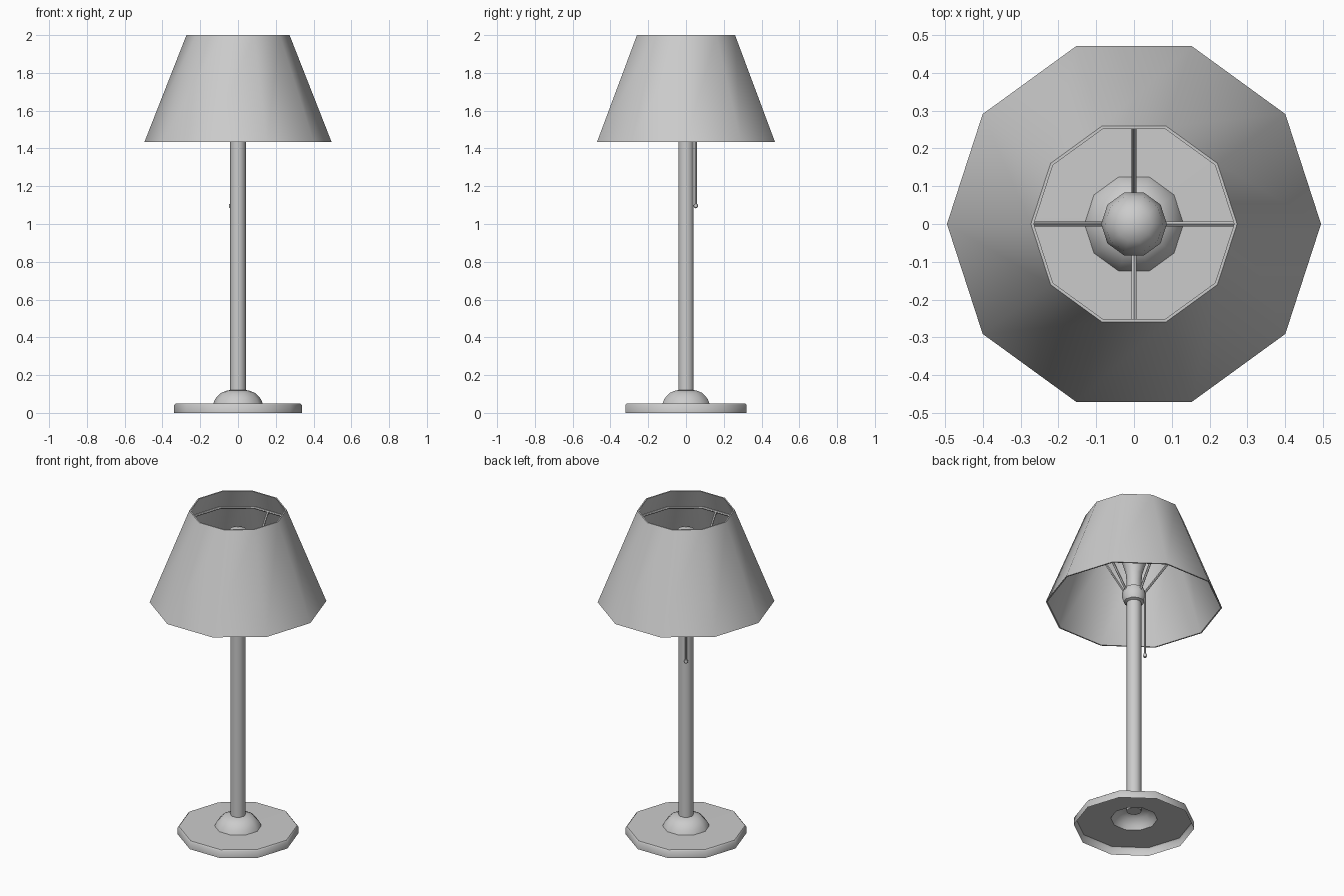
import bpy, bmesh
from math import cos, sin, pi, radians
from mathutils import Vector

if "Cube" in bpy.data.objects:
    bpy.data.objects.remove(bpy.data.objects["Cube"])

SIDES = 10


def finish(bm, name):
    bmesh.ops.recalc_face_normals(bm, faces=bm.faces)
    mesh = bpy.data.meshes.new(name)
    bm.to_mesh(mesh)
    bm.free()
    ob = bpy.data.objects.new(name, mesh)
    bpy.context.collection.objects.link(ob)
    bpy.ops.object.select_all(action='DESELECT')
    ob.select_set(True)
    bpy.context.view_layer.objects.active = ob
    bpy.ops.object.shade_smooth_by_angle(angle=radians(45))
    return ob


def lathe(name, profile, closed=False, sides=SIDES, at=(0, 0)):
    """Revolve (radius, z) points around a vertical axis."""
    bm = bmesh.new()
    rings = []
    for r, z in profile:
        if r == 0:
            rings.append([bm.verts.new((at[0], at[1], z))] * sides)
        else:
            rings.append([bm.verts.new((at[0] + r * cos(2 * pi * i / sides),
                                        at[1] + r * sin(2 * pi * i / sides), z))
                          for i in range(sides)])
    pairs = list(zip(rings, rings[1:]))
    if closed:
        pairs.append((rings[-1], rings[0]))
    for a, b in pairs:
        for i in range(sides):
            j = (i + 1) % sides
            bm.faces.new(dict.fromkeys((a[i], a[j], b[j], b[i])))
    return finish(bm, name)


def rod(name, p, q, radius, sides=6):
    p, q = Vector(p), Vector(q)
    bm = bmesh.new()
    bmesh.ops.create_cone(bm, cap_ends=True, segments=sides, radius1=radius,
                          radius2=radius, depth=(q - p).length)
    turn = (q - p).to_track_quat('Z', 'Y').to_matrix().to_4x4()
    turn.translation = (p + q) / 2
    bm.transform(turn)
    return finish(bm, name)


# Hollow base plate with domed centre
lathe("base", [(0.338, 0), (0.338, 0.042), (0.331, 0.049), (0.131, 0.05),
               (0.12, 0.075), (0.092, 0.105), (0.06, 0.118), (0.038, 0.121)])

# Pole
lathe("pole", [(0, 0.1), (0.042, 0.1), (0.042, 1.58), (0, 1.58)])

# Collar that carries the shade supports
lathe("collar", [(0.04, 1.445), (0.058, 1.452), (0.066, 1.475),
                 (0.066, 1.51), (0.058, 1.533), (0.04, 1.54)])

# Light bulb
lathe("bulb", [(0, 1.575), (0.042, 1.58), (0.046, 1.63), (0.06, 1.68),
               (0.08, 1.74), (0.087, 1.795), (0.077, 1.845),
               (0.047, 1.88), (0, 1.892)])

# Thin-walled shade
lathe("shade", [(0.495, 1.435), (0.273, 2.0), (0.265, 2.0), (0.487, 1.435)],
      closed=True)

# Wire ring inside the shade
R, Z, T = 0.307, 1.88, 0.007
lathe("shade_ring", [(R + T * cos(k * pi / 3), Z + T * sin(k * pi / 3))
                     for k in range(6)], closed=True)

# Four sloping supports from collar to ring
for k in range(4):
    c, s = cos(k * pi / 2), sin(k * pi / 2)
    reach = R if k % 2 == 0 else R * cos(pi / SIDES)
    rod(f"shade_support_{k + 1}", (0.05 * c, 0.05 * s, 1.5),
        (reach * c, reach * s, Z), T)

# Pull cord with a small knob
PULL = (-0.037, 0.052)
rod("pull_cord", (*PULL, 1.10), (*PULL, 1.5), 0.006)
lathe("pull_knob", [(0, 1.083), (0.009, 1.087), (0.012, 1.096),
                    (0.009, 1.106), (0, 1.11)], sides=8, at=PULL)
